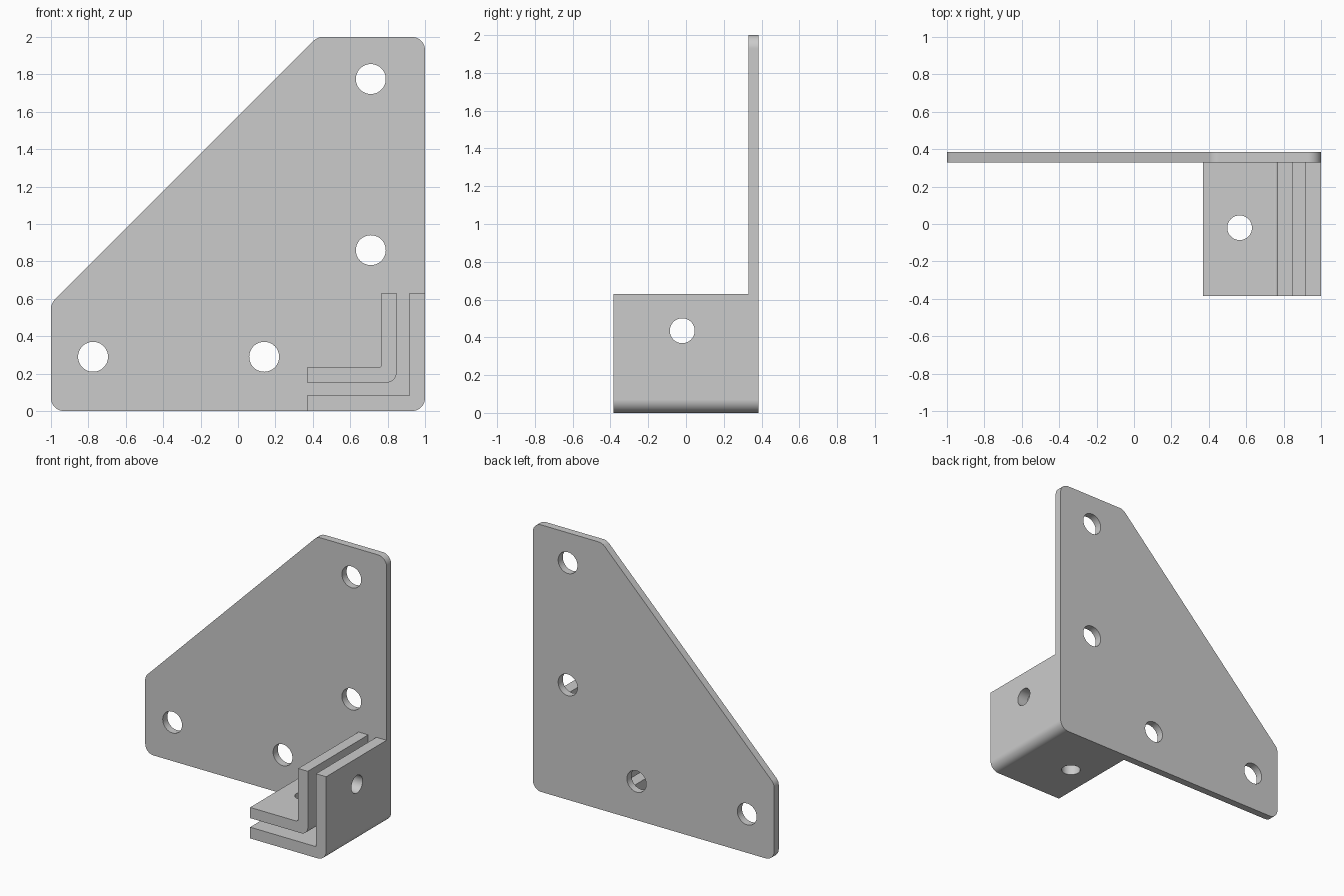
import bpy, bmesh, math
from mathutils import Vector, Matrix

if "Cube" in bpy.data.objects:
    bpy.data.objects.remove(bpy.data.objects["Cube"], do_unlink=True)

# Plain grey metal
GREY = (0.6, 0.6, 0.6, 1)
metal = bpy.data.materials.new("grey_metal")
metal.use_nodes = True
metal.diffuse_color = GREY
metal.node_tree.nodes["Principled BSDF"].inputs["Base Color"].default_value = GREY


def rounded(corners, steps=10):
    """Turn (x, z, radius) corners into an outline with rounded corners."""
    outline = []
    for i, (x, z, r) in enumerate(corners):
        p = Vector((x, z))
        if r == 0:
            outline.append(p)
            continue
        a = (Vector(corners[i - 1][:2]) - p).normalized()
        b = (Vector(corners[(i + 1) % len(corners)][:2]) - p).normalized()
        half = a.angle(b) / 2
        start = p + a * (r / math.tan(half))
        centre = p + (a + b).normalized() * (r / math.sin(half))
        spoke = start - centre
        sweep = math.pi - 2 * half
        turn = 1 if (-a).cross(b) > 0 else -1
        for k in range(steps + 1):
            t = turn * sweep * k / steps
            c, s = math.cos(t), math.sin(t)
            outline.append(centre + Vector((spoke.x * c - spoke.y * s,
                                            spoke.x * s + spoke.y * c)))
    return outline


def new_object(name, bm):
    bmesh.ops.recalc_face_normals(bm, faces=bm.faces[:])
    mesh = bpy.data.meshes.new(name)
    bm.to_mesh(mesh)
    bm.free()
    mesh.materials.append(metal)
    obj = bpy.data.objects.new(name, mesh)
    bpy.context.collection.objects.link(obj)
    return obj


def prism(name, corners, y0, y1):
    """Extrude a front outline from y0 to y1."""
    bm = bmesh.new()
    face = bm.faces.new([bm.verts.new((p.x, y0, p.y)) for p in rounded(corners)])
    ext = bmesh.ops.extrude_face_region(bm, geom=[face])
    verts = [v for v in ext["geom"] if isinstance(v, bmesh.types.BMVert)]
    bmesh.ops.translate(bm, verts=verts, vec=(0, y1 - y0, 0))
    return new_object(name, bm)


def drill(obj, holes, radius):
    """Cut round holes, each given as a centre and an axis, then shade."""
    bm = bmesh.new()
    for centre, axis in holes:
        turn = Vector((0, 0, 1)).rotation_difference(Vector(axis)).to_matrix().to_4x4()
        bmesh.ops.create_cone(bm, cap_ends=True, segments=48, radius1=radius,
                              radius2=radius, depth=0.3,
                              matrix=Matrix.Translation(centre) @ turn)
    cutter = new_object("hole_cutter", bm)
    cutter.hide_render = True
    cut = obj.modifiers.new("holes", 'BOOLEAN')
    cut.operation = 'DIFFERENCE'
    cut.solver = 'EXACT'
    cut.object = cutter
    bpy.ops.object.select_all(action='DESELECT')
    obj.select_set(True)
    bpy.context.view_layer.objects.active = obj
    bpy.ops.object.modifier_apply(modifier=cut.name)
    bpy.data.objects.remove(cutter, do_unlink=True)
    bpy.ops.object.shade_smooth_by_angle(angle=math.radians(30))
    weighted = obj.modifiers.new("clean_normals", 'WEIGHTED_NORMAL')
    weighted.keep_sharp = True


FRONT, PLATE, BACK = -0.385, 0.33, 0.385

# Flat back plate with the sloping edge and four mounting holes
plate = prism("back_plate", [(-1, 0, 0.07), (1, 0, 0.07), (1, 2, 0.07),
                             (0.425, 2, 0.07), (-1, 0.575, 0.07)], PLATE, BACK)
drill(plate, [((x, PLATE, z), (0, 1, 0)) for x, z in
              [(-0.775, 0.29), (0.14, 0.29), (0.71, 0.86), (0.71, 1.775)]], 0.08)


# Two nested L-shaped angles, each drilled through both legs
def angle(name, inset, thick, outer_r, inner_r):
    end_x, end_z = 0.37, 0.63
    x, z = 1 - inset, inset
    obj = prism(name, [(end_x, z, 0), (x, z, outer_r), (x, end_z, 0),
                       (x - thick, end_z, 0), (x - thick, z + thick, inner_r),
                       (end_x, z + thick, 0)], FRONT, PLATE)
    drill(obj, [((0.565, -0.02, z), (0, 0, 1)), ((x, -0.02, 0.435), (1, 0, 0))], 0.066)


angle("outer_angle", 0, 0.084, 0.07, 0)
angle("inner_angle", 0.152, 0.08, 0.055, 0.02)
